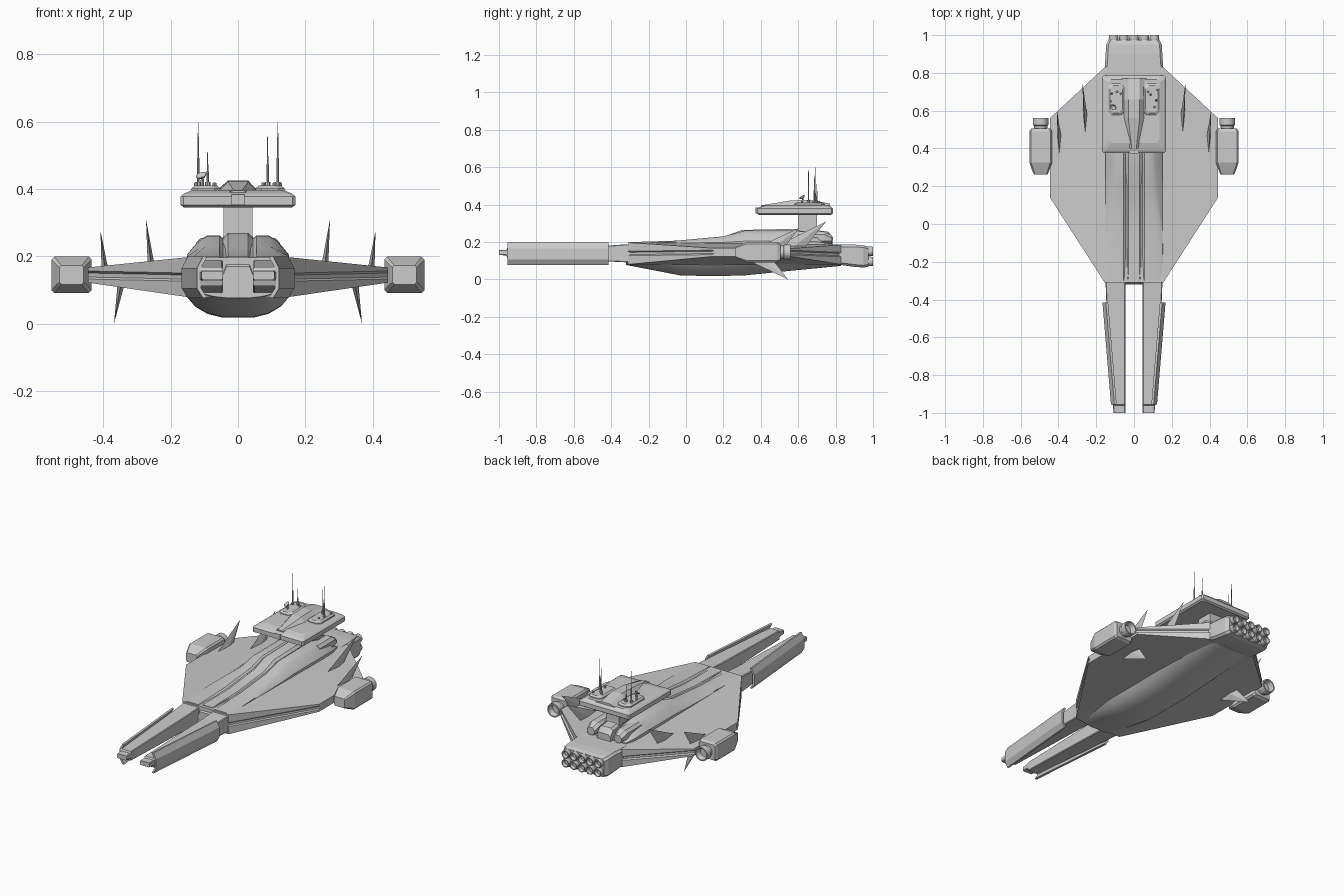
import bpy, bmesh, math
from mathutils import Vector, Matrix

if "Cube" in bpy.data.objects:
    bpy.data.objects.remove(bpy.data.objects["Cube"])


def make(name, bm, mirror=False, smooth=None):
    bmesh.ops.recalc_face_normals(bm, faces=bm.faces)
    me = bpy.data.meshes.new(name)
    bm.to_mesh(me)
    bm.free()
    ob = bpy.data.objects.new(name, me)
    bpy.context.collection.objects.link(ob)
    if mirror:
        ob.modifiers.new("mirror", 'MIRROR')
    if smooth:
        bpy.ops.object.select_all(action='DESELECT')
        ob.select_set(True)
        bpy.context.view_layer.objects.active = ob
        bpy.ops.object.shade_smooth_by_angle(angle=math.radians(smooth))
    return ob


def loft(name, sections, mirror=False, smooth=None):
    """Skin a list of equal-length 3D loops and cap both ends."""
    bm = bmesh.new()
    rings = [[bm.verts.new(p) for p in s] for s in sections]
    n = len(rings[0])
    for a, b in zip(rings, rings[1:]):
        for i in range(n):
            j = (i + 1) % n
            bm.faces.new((a[i], a[j], b[j], b[i]))
    bm.faces.new(rings[0])
    bm.faces.new(rings[-1])
    return make(name, bm, mirror, smooth)


def sym(y, half):
    """Full loop at y from right-half (x, z) points."""
    return [(x, y, z) for x, z in half] + [(-x, y, z) for x, z in reversed(half)]


def octa(y, x0, x1, z0, z1, c):
    return [(x, y, z) for x, z in ((x0 + c, z0), (x1 - c, z0), (x1, z0 + c), (x1, z1 - c),
                                   (x1 - c, z1), (x0 + c, z1), (x0, z1 - c), (x0, z0 + c))]


def lathe(name, origin, axis, profile, n=16, mirror=False):
    """Revolve (distance, radius) profile around an axis."""
    rot = Vector((0, 0, 1)).rotation_difference(Vector(axis)).to_matrix()
    o = Vector(origin)
    return loft(name, [[o + rot @ Vector((r * math.cos(2 * math.pi * i / n),
                                          r * math.sin(2 * math.pi * i / n), d))
                        for i in range(n)] for d, r in profile], mirror, 35)


# Diamond wing hull with a groove along its edge
def wing_section(x, yf, yr, tf, tr, bf, br, g=0.012):
    mf, mr = (tf + bf) / 2, (tr + br) / 2
    return [(x, yf, tf), (x, yr, tr), (x, yr, mr + .012), (x, yr - g, mr + .006),
            (x, yr - g, mr - .006), (x, yr, mr - .012), (x, yr, br), (x, yf, bf),
            (x, yf, mf - .012), (x, yf + g, mf - .006), (x, yf + g, mf + .006), (x, yf, mf + .012)]


loft("wing_hull", [wing_section(x, *v) for x, v in (
    (-.445, (.14, .56, .167, .165, .122, .122)), (-.155, (-.31, .83, .197, .185, .08, .08)),
    (.155, (-.31, .83, .197, .185, .08, .08)), (.445, (.14, .56, .167, .165, .122, .122)))])

# Rounded belly keel
belly = []
for y, w, z in ((-.32, .12, .077), (-.18, .14, .05), (-.03, .15, .021), (.12, .15, .018),
                (.3, .15, .02), (.55, .15, .045), (.83, .145, .072)):
    d = .11 - z
    belly.append(sym(y, [(.3 * w, z), (.6 * w, z + .12 * d), (.85 * w, z + .36 * d),
                         (w, z + .65 * d), (w, .12)]))
loft("belly", belly, smooth=40)

# Dorsal hump and its raised centre spine
hump = []
for y, w, t, z in ((-.3, .15, .14, .199), (-.05, .152, .135, .207), (.2, .152, .105, .23),
                   (.31, .152, .1, .26), (.6, .152, .1, .262), (.7, .148, .1, .245), (.76, .13, .09, .2)):
    hump.append(sym(y, [(w, .15), (w, .19 + .2 * (z - .19)), (t + .015, z - .12 * (z - .15)),
                        (t - .01, z), (.055, z), (.045, z - .008)]))
loft("dorsal_hump", hump, smooth=30)
loft("centre_spine", [sym(y, [(.044, .1), (.044, z - .012), (.03, z)]) for y, z in (
    (-.29, .2), (-.05, .204), (.2, .228), (.3, .264), (.58, .27), (.7, .262), (.76, .255), (.785, .225))],
    smooth=30)
loft("nose_block", [sym(y, [(w, a), (.046, a + .02), (.046, b - .03), (.034, b)])
                    for y, w, a, b in ((-.318, .034, .08, .17), (-.28, .036, .075, .2), (-.1, .04, .08, .2))])
for s in (1, -1):
    loft("dorsal_exhaust", [octa(y, s * .09 - w, s * .09 + w, .19, z, .015) for y, w, z in (
        (.6, .035, .255), (.74, .035, .255), (.78, .025, .235))])

# Twin forward prongs
loft("front_prong", [octa(y, .045, x, a, b, .004) for y, x, a, b in (
    (-1, .108, .13, .157), (-.96, .112, .128, .158), (-.955, .113, .112, .168),
    (-.4, .147, .095, .182), (-.2, .155, .085, .195))], mirror=True)

# Folded armour plates on the prong flanks
plate = ((-.03, .198), (-.018, .2), (0, .165), (0, .105), (-.018, .076), (-.03, .078),
         (-.012, .106), (-.012, .164))
loft("prong_armour", [[(x0 + x, y, z) for x, z in plate] for y, x0 in ((-.955, .122), (-.415, .167))],
     mirror=True)

# Rear engine block and nozzle cluster
loft("engine_block", [octa(y, -w, w, a, b, .012) for y, w, a, b in (
    (.78, .156, .085, .186), (.84, .154, .075, .186), (.9, .15, .067, .186),
    (.95, .147, .063, .182), (.975, .135, .068, .175))])
for z in (.096, .15):
    for i in range(5):
        lathe("engine_nozzle", ((i - 2) * .054, .96, z), (0, 1, 0),
              ((0, .022), (.018, .026), (.04, .024), (.04, .019), (.022, .014)), 12)

# Wingtip pods
loft("wing_pod", [octa(y, .494 - w, .494 + w, .145 - h, .145 + h, c) for y, w, h, c in (
    (.262, .036, .028, .006), (.275, .042, .034, .007), (.325, .06, .054, .009),
    (.49, .06, .054, .009), (.505, .052, .046, .009))], mirror=True)
lathe("pod_nozzle", (.494, .5, .145), (0, 1, 0),
      ((0, .034), (.02, .036), (.025, .041), (.06, .041), (.06, .034), (.03, .026)), 20, True)


# Swept fins above and below the wings
def fin(name, x, y0, y1, z, tip, t=.01):
    bm = bmesh.new()
    ym = y0 + .6 * (y1 - y0)
    base = [bm.verts.new(p) for p in ((x, y0, z), (x + t, ym, z), (x, y1, z), (x - t, ym, z))]
    top = bm.verts.new(tip)
    bm.faces.new(base)
    for i in range(4):
        bm.faces.new((base[i], base[(i + 1) % 4], top))
    make(name, bm, True)


fin("inner_fin", .258, .48, .64, .176, (.273, .75, .31))
fin("outer_fin", .395, .36, .52, .162, (.408, .605, .275))
fin("lower_fin", .348, .31, .46, .112, (.368, .545, 0))

# Bridge neck, deck and roof ridge
loft("bridge_neck", [[(-.043, a, z), (.043, a, z), (.043, b, z), (-.043, b, z)]
                     for z, a, b in ((.22, .59, .71), (.27, .6, .7), (.36, .6, .7))])


def rect(z, w, a, b, c, x=0):
    return [(x + p, q, z) for p, q in ((-w + c, a), (w - c, a), (w, a + c), (w, b - c),
                                       (w - c, b), (-w + c, b), (-w, b - c), (-w, a + c))]


loft("bridge_deck", [rect(*v) for v in (
    (.345, .16, .39, .775, .008), (.352, .17, .377, .785, .008), (.378, .17, .377, .785, .008),
    (.386, .16, .39, .778, .01), (.397, .135, .43, .765, .015))])
loft("bridge_roof", [sym(y, [(w, .38), (w, .394), (t, z)]) for y, w, t, z in (
    (.4, .022, .012, .395), (.56, .055, .03, .422), (.66, .06, .03, .425), (.77, .065, .03, .405))])
loft("bridge_window", [sym(y, [(.02, .353), (.02, .384)]) for y in (.372, .42)])
loft("sensor_pad", [rect(z, w, .66 - l, .66 + l, .018, .095) for z, w, l in (
    (.385, .045, .085), (.402, .043, .083), (.41, .033, .072))], mirror=True)

# Antenna masts with collars
for x, y, top in ((-.118, .69, .597), (-.09, .7, .51), (.118, .655, .597), (.088, .685, .555)):
    h = top - .405
    lathe("antenna", (x, y, .405), (0, 0, 1),
          ((0, .008), (.015, .008), (.016, .004), (h * .45, .0035), (h * .46, .002), (h, .0012)), 8)
for x, y in ((.108, .62), (.075, .7), (.125, .71), (-.07, .69), (-.125, .65)):
    lathe("sensor_stud", (x, y, .405), (0, 0, 1), ((0, .006), (.012, .006), (.014, .004)), 8)

# Small dish
lathe("dish_post", (-.106, .625, .405), (0, 0, 1), ((0, .006), (.03, .004)), 8)
lathe("dish", (-.106, .625, .432), (-.3, -.5, .8),
      ((0, .004), (.004, .011), (.011, .017), (.0115, .016), (.006, .009), (.003, .003)), 14)
